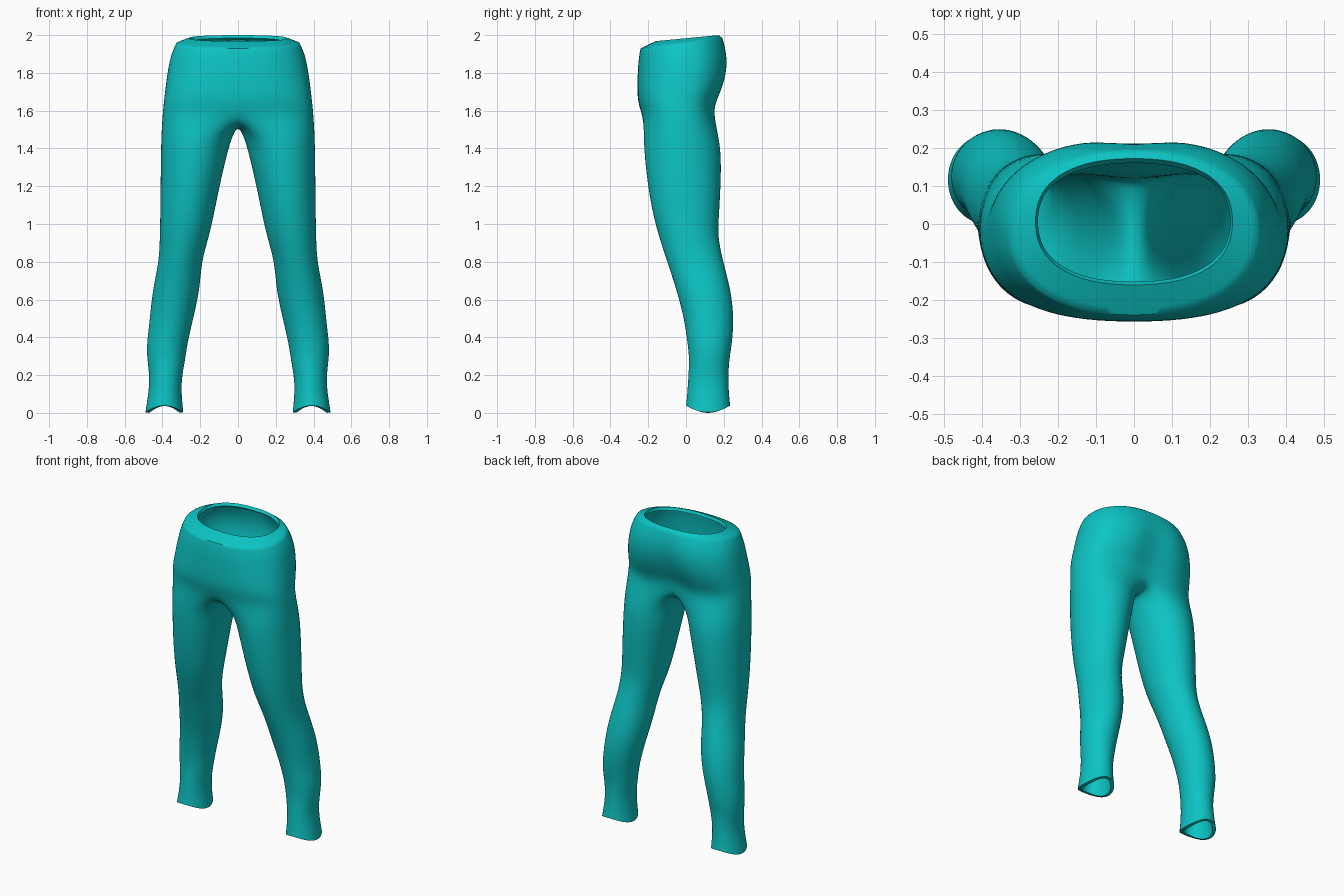
import bpy, bmesh, math

cube = bpy.data.objects.get("Cube")
if cube:
    bpy.data.objects.remove(cube)

ARC, SEAM = 12, 6          # steps round the hip, steps under the crotch
bm = bmesh.new()
crease = bm.edges.layers.float.new("crease_edge")


def power(v, e):
    return math.copysign(abs(v) ** e, v)


def hip_arc(z_front, z_back, half_x, y_front, y_back, square, cleft):
    """Half a hip section, from the front centre round to the back centre."""
    yc, ry = (y_front + y_back) / 2, (y_back - y_front) / 2
    verts = []
    for i in range(ARC + 1):
        t = math.pi * i / ARC
        x = 0 if i in (0, ARC) else half_x * power(math.sin(t), square)
        f = (1 - power(math.cos(t), square)) / 2
        y = yc - ry * power(math.cos(t), square)
        if i == ARC:
            y -= cleft
        verts.append(bm.verts.new((x, y, z_front + (z_back - z_front) * f)))
    return verts


def leg_ring(z, x_in, x_out, y_front, y_back, arch=0):
    """Closed leg section; arch lifts the hem at front and back."""
    n = ARC + SEAM
    verts = []
    for i in range(n):
        a = 2 * math.pi * (i - 1.5) / n
        x = (x_in + x_out) / 2 + (x_out - x_in) / 2 * math.sin(a)
        y = (y_front + y_back) / 2 - (y_back - y_front) / 2 * math.cos(a)
        verts.append(bm.verts.new((x, y, z + arch * math.cos(a) ** 2)))
    return verts


def bridge(low, high, closed):
    n = len(low)
    for i in range(n if closed else n - 1):
        j = (i + 1) % n
        bm.faces.new((low[i], low[j], high[j], high[i]))


# Hips, from the crotch up to the waist and its inward lip
hips = [hip_arc(*r) for r in (
    (1.58, 1.59, .402, -.235, .155, .78, .02),
    (1.65, 1.65, .395, -.258, .172, .78, .035),
    (1.73, 1.73, .386, -.26, .21, .8, .035),
    (1.82, 1.83, .373, -.257, .232, .85, .025),
    (1.88, 1.92, .357, -.252, .222, .87, .012),
    (1.93, 1.985, .33, -.243, .195, .9, 0),
    (1.968, 2.0, .262, -.162, .174, .85, 0))]
for low, high in zip(hips, hips[1:]):
    bridge(low, high, False)
for a, b in zip(hips[-2], hips[-2][1:]):
    bm.edges.get((a, b))[crease] = .6

# Crotch seam on the centre line, back to front
seam = [bm.verts.new((0, y, z)) for y, z in (
    (.09, 1.55), (.04, 1.53), (-.02, 1.522), (-.09, 1.527), (-.17, 1.545))]

# Leg, from the thigh down to the hem
upper = hips[0] + seam
for section in (
        (1.46, .03, .41, -.228, .178),
        (1.35, .06, .411, -.222, .19),
        (1.2, .095, .413, -.205, .187),
        (1.05, .125, .414, -.178, .178),
        (.93, .152, .416, -.145, .17),
        (.8, .192, .42, -.102, .2),
        (.65, .2, .455, -.052, .24),
        (.5, .235, .468, -.012, .257),
        (.36, .268, .486, .008, .245),
        (.28, .278, .482, .016, .23),
        (.18, .298, .468, .01, .225),
        (.09, .297, .478, .004, .23),
        (.002, .288, .492, -.002, .236, .038)):
    ring = leg_ring(*section)
    bridge(ring, upper, True)
    upper = ring

mesh = bpy.data.meshes.new("trousers")
bm.to_mesh(mesh)
bm.free()
trousers = bpy.data.objects.new("trousers", mesh)
bpy.context.collection.objects.link(trousers)

# Teal cloth
cloth = bpy.data.materials.new("teal cloth")
cloth.use_nodes = True
colour = (.004, .55, .55, 1)
cloth.diffuse_color = colour
cloth.node_tree.nodes["Principled BSDF"].inputs["Base Color"].default_value = colour
mesh.materials.append(cloth)

# Mirror the half, smooth it and give the cloth thickness
mirror = trousers.modifiers.new("mirror", "MIRROR")
mirror.use_clip = True
smooth = trousers.modifiers.new("smooth", "SUBSURF")
smooth.levels = smooth.render_levels = 2
thick = trousers.modifiers.new("thickness", "SOLIDIFY")
thick.thickness = .02
thick.offset = -1

bpy.ops.object.select_all(action="DESELECT")
trousers.select_set(True)
bpy.context.view_layer.objects.active = trousers
bpy.ops.object.convert(target="MESH")
bpy.ops.object.shade_smooth_by_angle(angle=math.radians(45))
